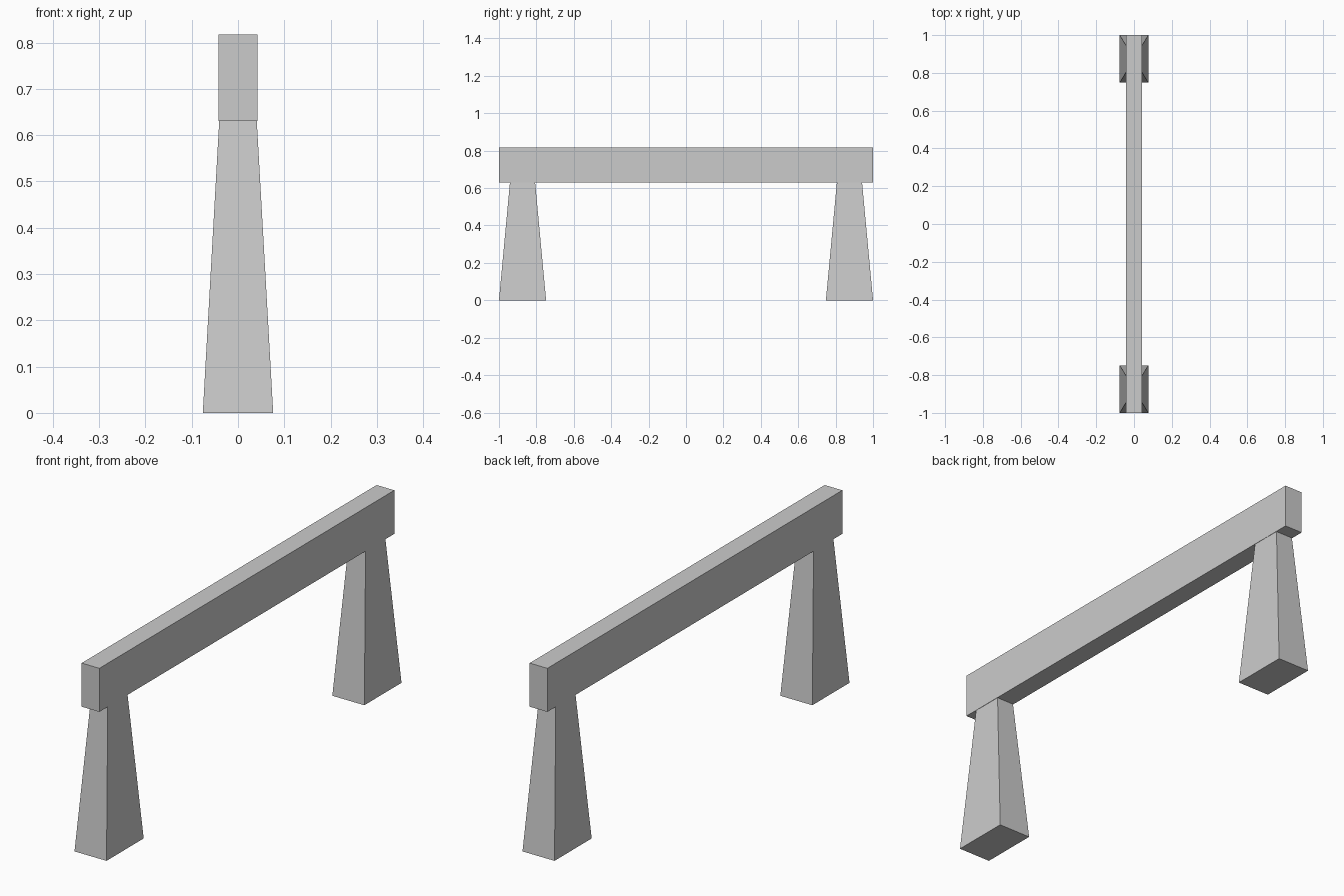
import bpy
import bmesh

if "Cube" in bpy.data.objects:
    bpy.data.objects.remove(bpy.data.objects["Cube"])


def tapered_box(name, location, size, height, top_scale=1.0):
    """Box standing on location, with its top face scaled about its centre."""
    bm = bmesh.new()
    bmesh.ops.create_cube(bm, size=1)
    for v in bm.verts:
        s = top_scale if v.co.z > 0 else 1.0
        v.co.x *= size[0] * s
        v.co.y *= size[1] * s
        v.co.z = (v.co.z + 0.5) * height
    mesh = bpy.data.meshes.new(name)
    bm.to_mesh(mesh)
    bm.free()
    obj = bpy.data.objects.new(name, mesh)
    obj.location = location
    bpy.context.collection.objects.link(obj)
    return obj


LEG_HEIGHT = 0.63

# Horizontal beam resting on the legs
tapered_box("beam", (0, 0, LEG_HEIGHT), (0.084, 2.0), 0.187)

# Tapered legs at both ends
for name, side in (("front_leg", -1), ("back_leg", 1)):
    tapered_box(name, (0, side * 0.874, 0), (0.152, 0.252), LEG_HEIGHT, 0.534)
